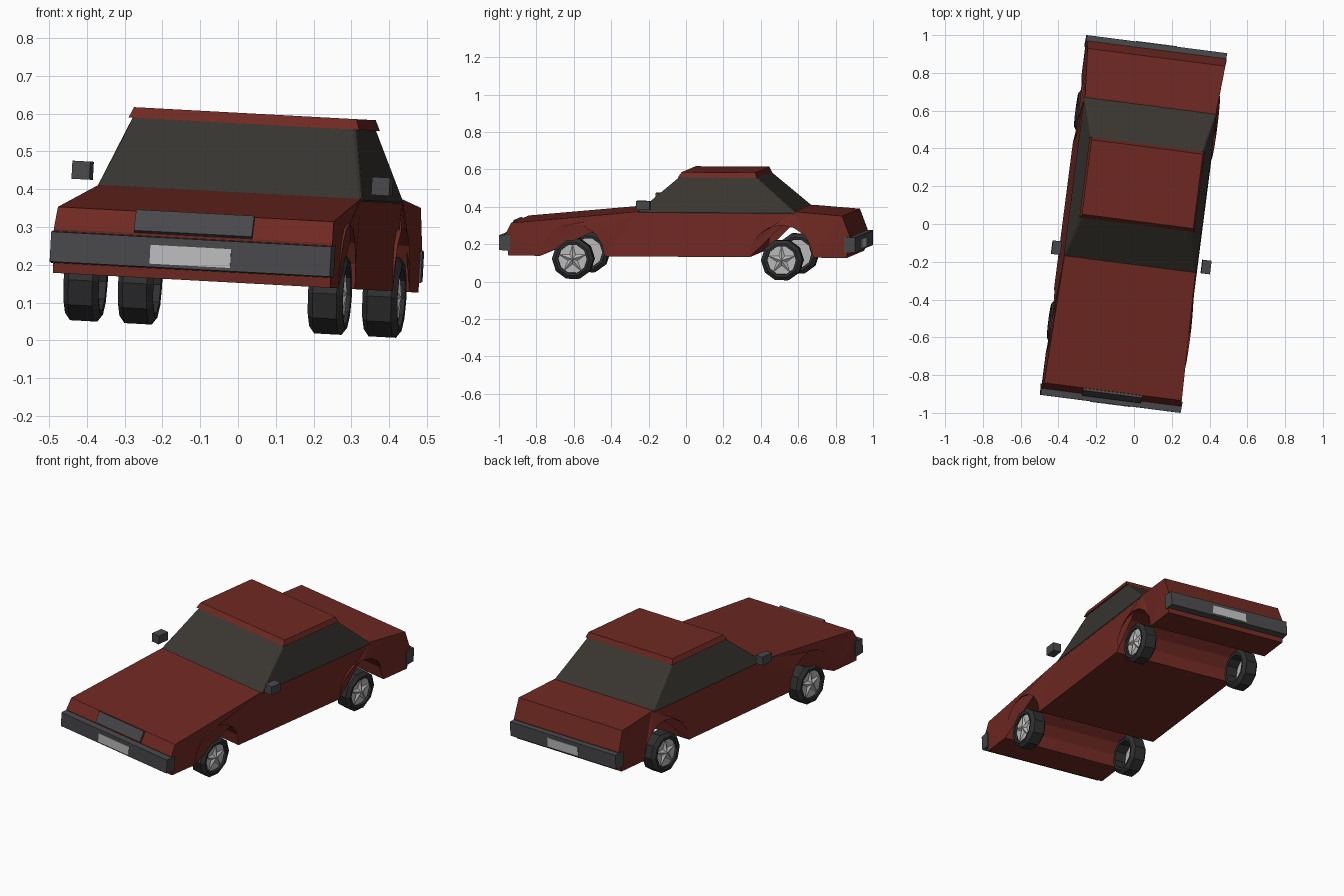
import bpy, bmesh
from math import radians, pi, cos, sin
from mathutils import Matrix, Vector

if "Cube" in bpy.data.objects:
    bpy.data.objects.remove(bpy.data.objects["Cube"])

# whole car is yawed and slightly rolled
PLACE = (Matrix.Translation((-0.015, 0, 0)) @ Matrix.Rotation(radians(3.1), 4, 'Y')
         @ Matrix.Rotation(radians(-7.35), 4, 'Z'))


def material(name, rgb):
    m = bpy.data.materials.new(name)
    m.diffuse_color = (*rgb, 1)
    m.use_nodes = True
    m.node_tree.nodes["Principled BSDF"].inputs["Base Color"].default_value = m.diffuse_color
    return m


RED = material("paint", (0.16, 0.022, 0.016))
GLASS = material("glass", (0.042, 0.038, 0.032))
TRIM = material("trim", (0.065, 0.065, 0.07))
RUBBER = material("rubber", (0.028, 0.028, 0.028))
METAL = material("metal", (0.5, 0.5, 0.5))


def finish(name, bm, mat, normals=True):
    if normals:
        bmesh.ops.recalc_face_normals(bm, faces=bm.faces)
    bm.transform(PLACE)
    me = bpy.data.meshes.new(name)
    bm.to_mesh(me)
    bm.free()
    me.materials.append(mat)
    ob = bpy.data.objects.new(name, me)
    bpy.context.collection.objects.link(ob)
    return ob


def box(name, centre, size, mat, tilt=0):
    bm = bmesh.new()
    bmesh.ops.create_cube(bm, size=1, matrix=Matrix.Translation(centre)
                          @ Matrix.Rotation(tilt, 4, 'X') @ Matrix.Diagonal((*size, 1)))
    return finish(name, bm, mat)


def frustum(low, high):
    """Block between two rectangles, each (half width, y front, y back, z)."""
    bm = bmesh.new()
    rings = [[bm.verts.new(p) for p in ((-w, a, z), (w, a, z), (w, b, z), (-w, b, z))]
             for w, a, b, z in (low, high)]
    bm.faces.new(rings[0][::-1])
    bm.faces.new(rings[1])
    sides = [bm.faces.new((rings[0][i], rings[0][(i + 1) % 4],
                           rings[1][(i + 1) % 4], rings[1][i])) for i in range(4)]
    return bm, sides


# body: side profile with wheel arches, drawn in at the waist
FLOOR, ARCH, AXLES = 0.153, 0.172, (-0.565, 0.562)


def arch(y):
    return [(0.37, y + ARCH * cos(t), FLOOR + ARCH * sin(t))
            for t in (pi * i / 8 for i in range(9))]


profile = [(0.37, -0.91, FLOOR), (0.372, -0.925, 0.27), (0.368, -0.895, 0.328),
           (0.35, -0.218, 0.392), (0.35, 0.64, 0.397), (0.368, 0.89, 0.377),
           (0.372, 0.93, 0.27), (0.37, 0.915, FLOOR)] + arch(AXLES[1]) + arch(AXLES[0])
bm = bmesh.new()
right = [bm.verts.new((w, y, z)) for w, y, z in profile]
left = [bm.verts.new((-w, y, z)) for w, y, z in profile]
caps = [bm.faces.new(right), bm.faces.new(left[::-1])]
for i in range(len(profile)):
    j = (i + 1) % len(profile)
    bm.faces.new((right[i], left[i], left[j], right[j]))
bmesh.ops.triangulate(bm, faces=caps)
finish("body", bm, RED)

# cabin glass with framed panes
bm, panes = frustum((0.352, -0.218, 0.64, 0.385), (0.295, 0.012, 0.412, 0.58))
bmesh.ops.recalc_face_normals(bm, faces=bm.faces)
bmesh.ops.inset_individual(bm, faces=panes, thickness=0.01, depth=0.003)
finish("cabin_glass", bm, GLASS)

# roof panel
bm, _ = frustum((0.308, -0.004, 0.424, 0.574), (0.297, 0.014, 0.411, 0.602))
finish("roof", bm, RED)

# bumpers and number plates at both ends, ends of bumpers tapered
for end, s in (("front", -1), ("rear", 1)):
    bm = bmesh.new()
    bmesh.ops.create_cube(bm, size=1, matrix=Matrix.Translation((0, s * 0.93, 0.222))
                          @ Matrix.Diagonal((0.754, 0.06, 0.086, 1)))
    for v in bm.verts:
        if v.co.y * s > 0.93:
            v.co.x *= 0.992
            v.co.z = 0.222 + (v.co.z - 0.222) * 0.92
    finish(end + "_bumper", bm, TRIM)
    box(end + "_plate", (0, s * 0.96, 0.216), (0.215, 0.006, 0.05), METAL)

# nose grille
box("grille", (0, -0.913, 0.3), (0.315, 0.02, 0.062), TRIM, radians(-27))

# side mirrors
for side, s in (("left", -1), ("right", 1)):
    box(side + "_mirror", (s * 0.4, -0.178, 0.428), (0.048, 0.072, 0.048), TRIM)


def wheel(name, x, y, s):
    base = Matrix.Translation((x, y, 0.137)) @ Matrix.Diagonal((s, 1, 1, 1))
    # tyre: chamfered band turned around the axle, open in the middle
    section = [(-0.045, 0.078), (-0.047, 0.092), (-0.032, 0.112),
               (0.032, 0.112), (0.047, 0.092), (0.045, 0.078)]
    n = 10
    bm = bmesh.new()
    rings = [[bm.verts.new((a, r * cos(2 * pi * k / n), r * sin(2 * pi * k / n)))
              for a, r in section] for k in range(n)]
    for k in range(n):
        p, q = rings[k], rings[(k + 1) % n]
        for i in range(len(section)):
            j = (i + 1) % len(section)
            bm.faces.new((p[i], p[j], q[j], q[i]))
    bm.transform(base)
    finish(name + "_tyre", bm, RUBBER)
    # rim: dished disc with five raised spokes
    bm = bmesh.new()
    bmesh.ops.create_cone(bm, cap_ends=True, segments=n, radius1=0.08, radius2=0.08, depth=0.01,
                          matrix=Matrix.Translation((0.026, 0, 0)) @ Matrix.Rotation(pi / 2, 4, 'Y'))
    for k in range(5):
        turn = Matrix.Rotation(2 * pi * k / 5, 4, 'X')
        root = [Vector(c) for c in ((0.046, 0, 0), (0.03, -0.018, 0.015),
                                    (0.036, 0, 0.078), (0.03, 0.018, 0.015))]
        a, b, c, d = [bm.verts.new(turn @ p) for p in root]
        bm.faces.new((a, c, b))
        bm.faces.new((a, d, c))
    bm.transform(base)
    finish(name + "_rim", bm, METAL)


for end, y in zip(("front", "rear"), AXLES):
    for side, s in (("left", -1), ("right", 1)):
        wheel(f"{end}_{side}_wheel", s * 0.326, y, s)
